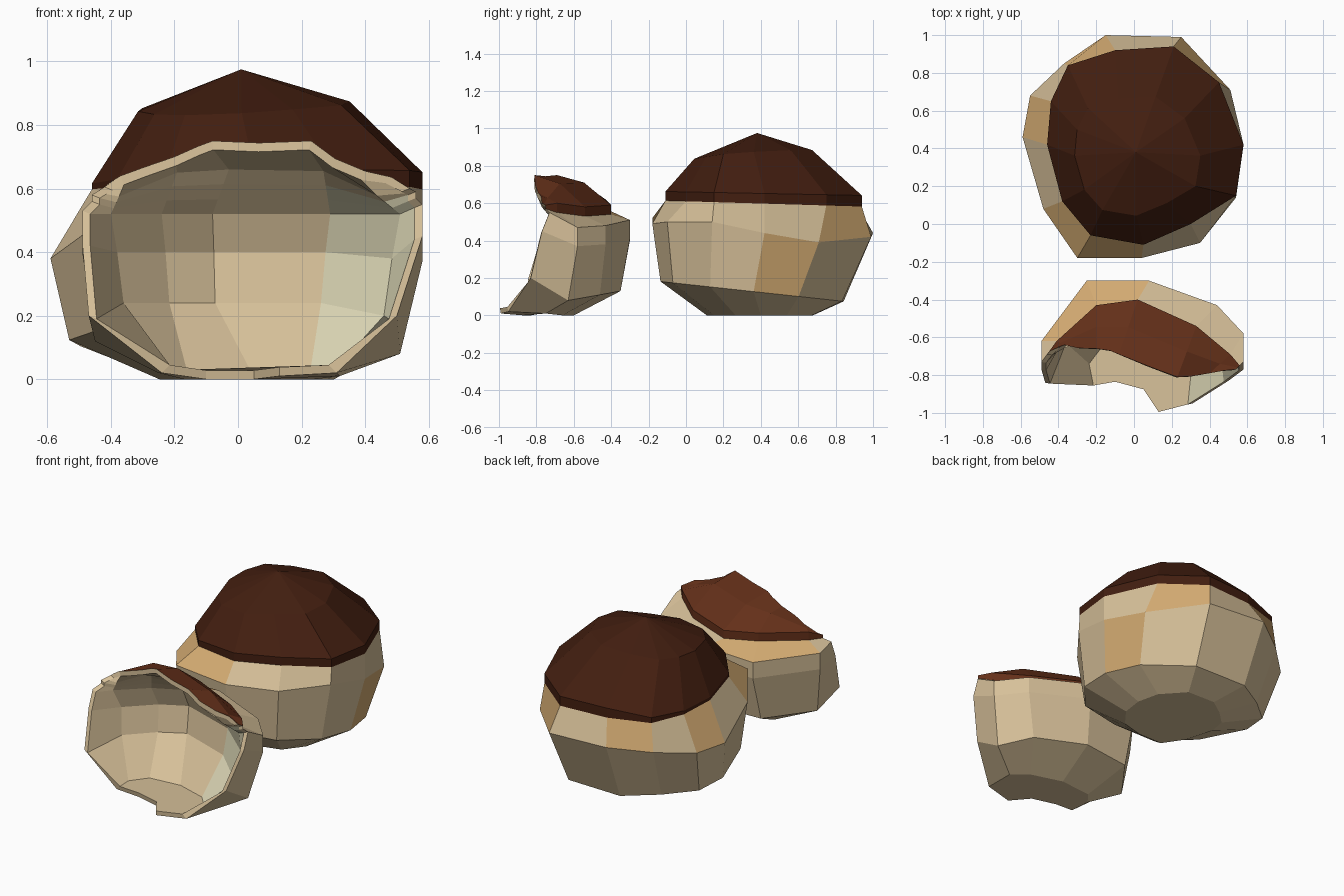
import bpy, bmesh, random
from mathutils import Vector

if "Cube" in bpy.data.objects:
    bpy.data.objects.remove(bpy.data.objects["Cube"])

random.seed(4)


def material(name, rgb):
    m = bpy.data.materials.new(name)
    m.diffuse_color = (*rgb, 1)
    m.use_nodes = True
    m.node_tree.nodes["Principled BSDF"].inputs["Base Color"].default_value = m.diffuse_color
    return m


DARK = material("dark_skin", (0.055, 0.013, 0.005))
BROWN = material("brown_skin", (0.13, 0.03, 0.01))
TAN = material("tan_husk", (0.68, 0.53, 0.32))
GOLD = material("golden_husk", (0.66, 0.41, 0.17))
PALE = material("pale_husk", (0.74, 0.70, 0.48))


def make(name, bm, mats):
    me = bpy.data.meshes.new(name)
    bm.to_mesh(me)
    bm.free()
    for m in mats:
        me.materials.append(m)
    ob = bpy.data.objects.new(name, me)
    bpy.context.collection.objects.link(ob)
    return ob


def lerp_rows(a, b, t):
    return [Vector(p).lerp(Vector(q), t) for p, q in zip(a, b)]


def add_rows(bm, rows, closed, flip=False):
    """Bridge rows of points, lowest first; returns vertex rows and face bands."""
    vs = [[bm.verts.new(p) for p in r] for r in rows]
    bands = []
    for a, b in zip(vs, vs[1:]):
        n, band = len(a), []
        for i in range(n if closed else n - 1):
            j = (i + 1) % n
            quad = (a[i], a[j], b[j], b[i])
            band.append(bm.faces.new(quad if closed or flip else quad[::-1]))
        bands.append(band)
    return vs, bands


# Whole nut: outline of the cap edge and of the widest ring
edge = [(-.23, -.06), (.05, -.11), (.3, 0), (.54, .15), (.58, .42), (.45, .75),
        (.21, .94), (-.1, .92), (-.35, .84), (-.44, .65), (-.46, .42), (-.38, .12)]
bulge = [(-.3, -.18, .52), (.04, -.18, .49), (.35, -.1, .5), (.54, .14, .5),
         (.58, .42, .44), (.51, .71, .39), (.25, .99, .42), (-.15, 1, .44),
         (-.37, .85, .41), (-.55, .68, .39), (-.59, .46, .38), (-.48, .08, .46)]

# Nut husk
bm = bmesh.new()
foot = [(.03 + x * .47, .39 + (y - .4) * .48, 0) for x, y, z in bulge]
low = [(x * .9, .345 + (y - .4) * .83, .165 - .09 * y) for x, y, z in bulge]
top = [(x, y, .61 - .03 * y) for x, y in edge]
vs, bands = add_rows(bm, [foot, low, bulge, top], True)
bm.faces.new(vs[0][::-1])
for i in (0, 5, 7, 9, 11):
    bands[2][i].material_index = 1
bands[1][4].material_index = 1
make("nut_husk", bm, [TAN, GOLD])

# Nut cap
bm = bmesh.new()
rim = [(x, y, .66 - .02 * y + .1 * min(x + .1, 0)) for x, y in edge]
dome = [(x * .64 - .02, .35 + (y - .4) * .6, .84 + .03 * x + .04 * y) for x, y in edge]
vs, bands = add_rows(bm, [top, rim, dome], True)
apex = bm.verts.new((.01, .38, .975))
for i in range(12):
    bm.faces.new((vs[2][i], vs[2][(i + 1) % 12], apex))
make("nut_cap", bm, [DARK])

# Broken shell, outside: rows run from the left broken edge round the back
floor = [(-.24, -.85, .02), (-.25, -.72, .02), (-.17, -.62, 0), (.04, -.6, 0),
         (.24, -.66, 0), (.32, -.75, .01), (.31, -.95, .02)]
lower = [(-.47, -.84, .2), (-.45, -.65, .12), (-.25, -.38, .12), (.06, -.35, .13),
         (.38, -.46, .11), (.51, -.63, .08), (.5, -.83, .2)]
belly = [(-.49, -.77, .43), (-.49, -.62, .4), (-.25, -.3, .4), (.08, -.3, .41),
         (.44, -.43, .38), (.58, -.58, .37), (.58, -.77, .45)]
collar = [(x, y + (.04 if i in (0, 6) else 0), z + .1)
          for i, (x, y, z) in enumerate(belly)]
skin = [(-.46, -.69, .56), (-.41, -.62, .56), (-.2, -.43, .57), (.02, -.4, .54),
        (.33, -.54, .53), (.51, -.69, .55), (.56, -.75, .57)]
skin_top = [(x, y, z + (.02 if i in (0, 6) else .05))
            for i, (x, y, z) in enumerate(skin)]
crown = [(-.42, -.65, .605), (-.37, -.64, .64), (-.2, -.66, .7), (-.08, -.69, .75),
         (.23, -.81, .75), (.4, -.79, .655), (.54, -.77, .6)]
mid = lerp_rows(skin_top, crown, .5)
for p in mid[2:5]:
    p.z += .04
outer = [floor, lower, belly, collar, skin, skin_top, mid, crown]

# Broken shell, inside: a smooth hollow that meets the same broken edge
wall = [(-.4, -.66, .52), (-.24, -.51, .52), (-.08, -.43, .52),
        (.29, -.55, .52), (.51, -.72, .52)]
in_floor = [(x * .95, y - .02, .03) for x, y, z in floor[1:6]]
in_low = [(x * .9, y + .03, .24 if i < 4 else .2) for i, (x, y, z) in enumerate(wall)]
in_belly = [(x, y + .04, z + .02) for x, y, z in lerp_rows(in_low, wall, .5)]
in_crown = [(x * .97, y - .002, z - .028) for x, y, z in crown[1:6]]
roof = [(x * .96, y - .03, z - .05) for x, y, z in mid[1:6]]
inner = [in_floor, in_low, in_belly, wall, lerp_rows(wall, roof, .33),
         lerp_rows(wall, roof, .67), roof, in_crown]


def inset(p):
    x, y, z = p
    return (x - (.025 if x > 0 else -.025), y - .005, z + (.025 if z < .1 else -.01))


inner = [[inset(o[0]), *r, inset(o[6])] for o, r in zip(outer, inner)]

bm = bmesh.new()
vo, bo = add_rows(bm, outer, False)
vi, bi = add_rows(bm, inner, False, flip=True)

# Floor with a torn front lip, outside and inside
lip = ((.13, -.99, .01), (.05, -.87, 0), (-.1, -.83, 0))
lip_o = [bm.verts.new(p) for p in lip]
lip_i = [bm.verts.new((x, y - .005, z + .028)) for x, y, z in lip]
bm.faces.new(vo[0] + lip_o)
bm.faces.new((vi[0] + lip_i)[::-1])
for f in bm.faces:
    f.material_index = 2
for band in bo[4:]:
    for f in band:
        f.material_index = 0
for i in (1, 2):
    bo[3][i].material_index = 1
for band in bi[:5]:
    for f in band[4:]:
        f.material_index = 3


def loop(v, front):
    return [r[0] for r in v] + v[-1][1:] + [r[6] for r in v[-2::-1]] + front


# Broken edge strip joining outside and inside
a, b = loop(vo, lip_o), loop(vi, lip_i)
n = len(a)
for i in range(n):
    j = (i + 1) % n
    f = bm.faces.new((a[j], a[i], b[i], b[j]))
    f.material_index = 2

# Jagged break along the crown: split both edges and nudge each pair alike
nudge = [Vector((random.uniform(-.015, .015), random.uniform(-.008, .008),
                 random.uniform(-.014, .014))) for k in range(6)]
for row in (vo[-1], vi[-1]):
    for k in range(6):
        e = bm.edges.get(row[k:k + 2])
        v = bmesh.utils.edge_split(e, e.verts[0], .5)[1]
        v.co += nudge[k]
bmesh.ops.recalc_face_normals(bm, faces=bm.faces)
make("broken_shell", bm, [BROWN, GOLD, TAN, PALE])
